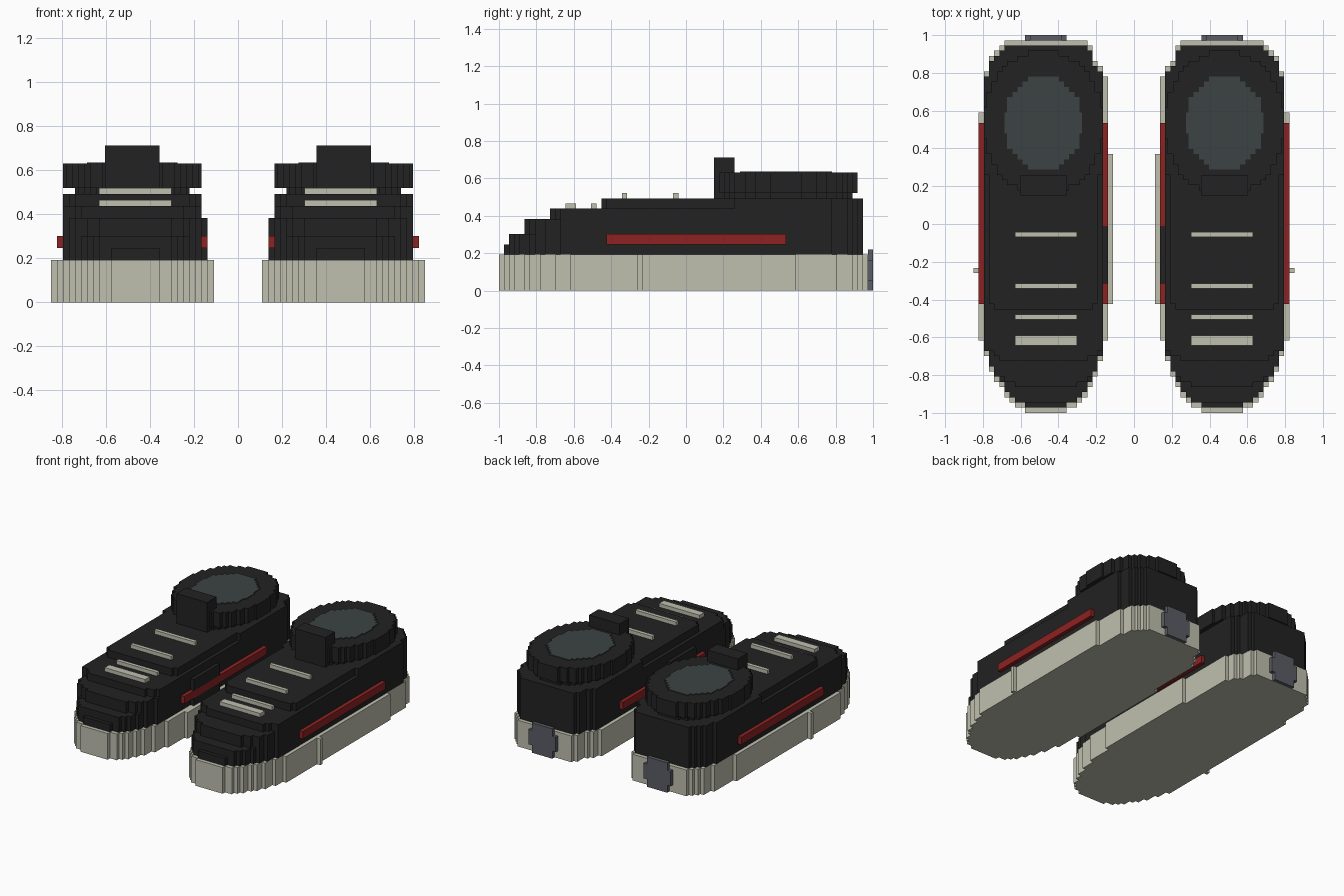
import bpy, bmesh, math

if "Cube" in bpy.data.objects:
    bpy.data.objects.remove(bpy.data.objects["Cube"])

V = 2 / 73        # block size
X0 = 0.11         # inner edge of each shoe


def material(name, r, g, b):
    m = bpy.data.materials.new(name)
    m.use_nodes = True
    m.diffuse_color = (r, g, b, 1)
    m.node_tree.nodes["Principled BSDF"].inputs["Base Color"].default_value = (r, g, b, 1)
    return m


BLACK = material("black upper", 0.016, 0.016, 0.016)
CREAM = material("cream rubber", 0.52, 0.52, 0.43)
RED = material("dark red", 0.27, 0.016, 0.016)
TEAL = material("grey lining", 0.046, 0.056, 0.056)
STEEL = material("heel grey", 0.105, 0.11, 0.13)


def prism(name, side, rows, span, lo, hi, mat, upright=False):
    """Extrude a blocky outline; span(row) gives its inner and outer edge."""
    inner, outer = [], []
    for r in rows:
        a, b = span(r)
        inner += [(a, r), (a, r + 1)]
        outer += [(b, r), (b, r + 1)]
    raw = outer + inner[::-1]
    # keep corners only
    pts = []
    for i, p in enumerate(raw):
        if p == raw[i - 1]:
            continue
        q = raw[(i + 1) % len(raw)]
        if p[0] == raw[i - 1][0] == q[0]:
            continue
        pts.append(p)

    def place(k, r, h):
        y, z = (h, r) if upright else (r, h)
        return (side * (X0 + k * V), y * V - 1, z * V)

    bm = bmesh.new()
    low = [bm.verts.new(place(k, r, lo)) for k, r in pts]
    top = [bm.verts.new(place(k, r, hi)) for k, r in pts]
    bm.faces.new(low)
    bm.faces.new(top)
    for i in range(len(pts)):
        bm.faces.new((low[i - 1], low[i], top[i], top[i - 1]))
    bmesh.ops.recalc_face_normals(bm, faces=bm.faces)
    # split stepped caps safely
    bmesh.ops.triangulate(bm, faces=[f for f in bm.faces if len(f.verts) > 4])
    me = bpy.data.meshes.new(name)
    bm.to_mesh(me)
    bm.free()
    me.materials.append(mat)
    ob = bpy.data.objects.new(name, me)
    bpy.context.collection.objects.link(ob)


def box(name, side, k0, k1, r0, r1, lo, hi, mat):
    prism(name, side, range(r0, r1), lambda r: (k0, k1), lo, hi, mat)


def ellipse(ck, cr, rk, rr):
    def span(r):
        w = round(rk * math.sqrt(max(0, 1 - ((r + 0.5 - cr) / rr) ** 2)) + 0.2)
        w = min(w, rk)
        return ck - w, ck + w
    return span


# Sole outline: row, inner edge, outer edge
SOLE = [(0, 9, 17), (1, 7, 19), (3, 5.4, 20.6), (6, 3.6, 22.7), (9, 2.6, 24),
        (12, 2, 25), (15, 1, 26), (20, 1, 26), (21, 0, 26), (49, 0, 26),
        (50, 1, 26), (57, 1, 26), (58, 1, 25), (64, 1, 25), (67, 3, 24),
        (69, 4, 23), (71, 5, 21)]


def sole_span(r):
    r = min(max(r, 0), 71)
    for (r0, a0, b0), (r1, a1, b1) in zip(SOLE, SOLE[1:]):
        if r <= r1:
            t = (r - r0) / (r1 - r0)
            return round(a0 + (a1 - a0) * t), round(b0 + (b1 - b0) * t)


def sole_with_nub(r):
    a, b = sole_span(r)
    return a, (27 if r == 27 else b)


def upper_span(start, rounding, inset):
    # sole outline shrunk by one block, with rounded toe corners
    def span(r):
        near = [sole_span(r - 1), sole_span(r + 1)]
        cut = max(0, rounding - (r - start))
        if r < 46:
            cut = max(cut, inset)
        return (max(2, near[0][0], near[1][0]) + cut,
                min(25, near[0][1], near[1][1]) - cut)
    return span


# Upper layers: first row, bottom, top, toe rounding, side inset
LAYERS = [(1, 7, 9, 0, 0), (2, 9, 11, 0, 0), (5, 11, 14, 2, 0),
          (10, 14, 16, 2, 0), (20, 16, 18, 2, 1)]

for side, tag in ((1, "left"), (-1, "right")):
    prism(tag + "_sole", side, range(72), sole_with_nub, 0, 7, CREAM)
    for n, (start, lo, hi, rnd, inset) in enumerate(LAYERS):
        prism(f"{tag}_upper_layer_{n + 1}", side, range(start, 71),
              upper_span(start, rnd, inset), lo, hi, BLACK)

    # ankle collar, lining and tongue
    prism(tag + "_ankle_neck", side, range(43, 69), ellipse(13.5, 56, 9.5, 13), 18, 19, BLACK)
    prism(tag + "_collar", side, range(42, 70), ellipse(13.5, 56, 11.5, 14), 19, 23, BLACK)
    prism(tag + "_lining", side, range(47, 65), ellipse(13.5, 56, 7.5, 9), 23, 23.2, TEAL)
    box(tag + "_tongue", side, 9, 18, 42, 46, 18, 26, BLACK)

    # laces
    for n, (r0, r1, z) in enumerate([(13, 15, 16), (18, 19, 16), (24, 25, 18), (34, 35, 18)]):
        box(f"{tag}_lace_{n + 1}", side, 7, 19, r0, r1, z, z + 1, CREAM)

    # side stripes and inner arch panels
    box(tag + "_outer_stripe", side, 25, 26, 21, 56, 9, 11, RED)
    box(tag + "_inner_stripe", side, 1, 2, 21, 56, 9, 11, RED)
    box(tag + "_arch_panel_top", side, 1, 2, 25, 36, 11, 14, BLACK)
    box(tag + "_arch_panel_bottom", side, 1, 2, 25, 36, 7, 9, BLACK)

    # round heel badge
    prism(tag + "_heel_disc", side, range(8), ellipse(13, 4, 4, 4.3), 72, 73, STEEL, upright=True)
